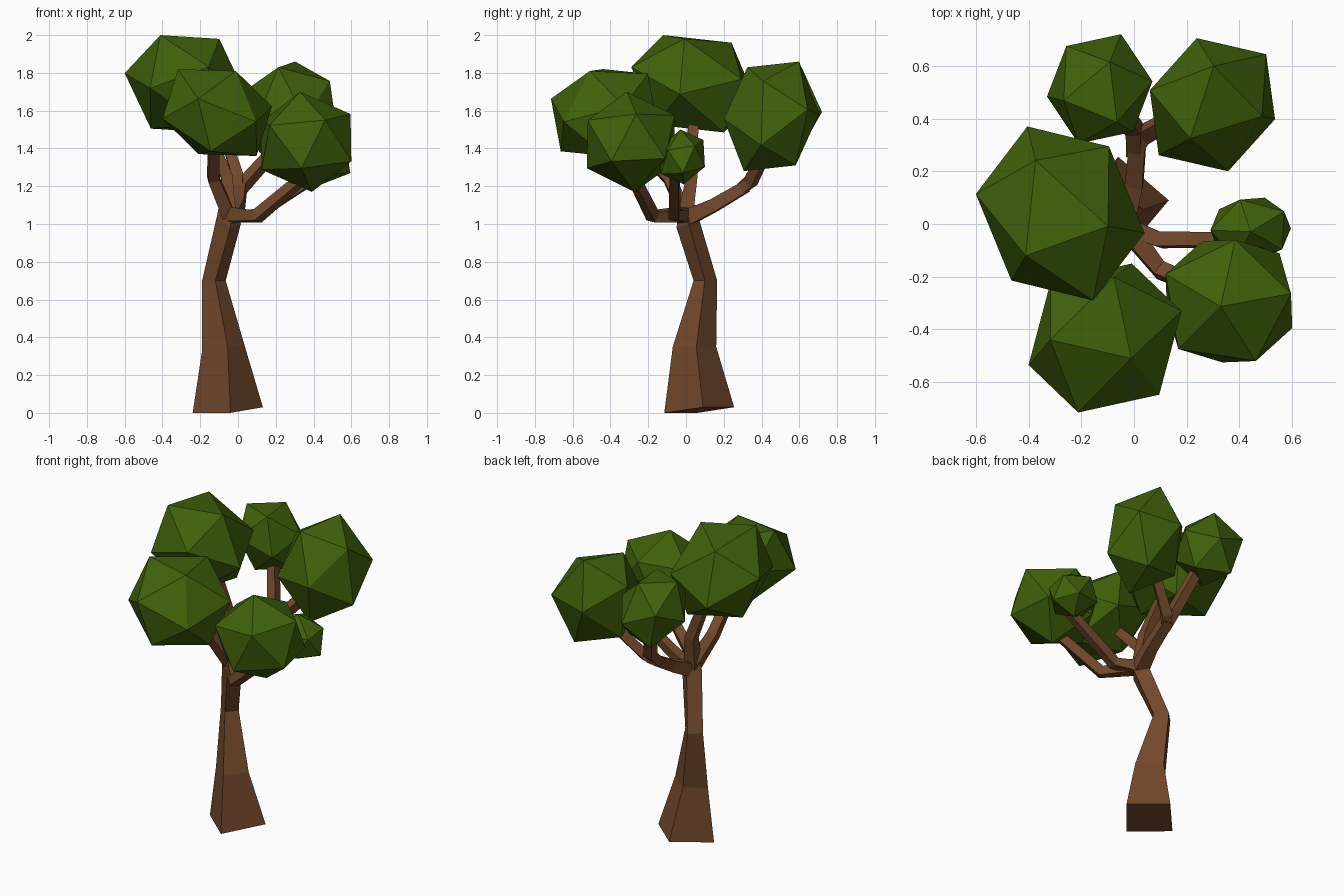
import bpy, bmesh
from mathutils import Vector, Matrix

if "Cube" in bpy.data.objects:
    bpy.data.objects.remove(bpy.data.objects["Cube"])


def material(name, color):
    m = bpy.data.materials.new(name)
    m.diffuse_color = color
    m.use_nodes = True
    m.node_tree.nodes["Principled BSDF"].inputs["Base Color"].default_value = m.diffuse_color
    return m


BARK = material("bark", (0.17, 0.065, 0.024, 1))
LEAF = material("leaf", (0.05, 0.12, 0.003, 1))


def finish(name, bm, mat):
    bmesh.ops.recalc_face_normals(bm, faces=bm.faces)
    me = bpy.data.meshes.new(name)
    bm.to_mesh(me)
    bm.free()
    me.materials.append(mat)
    bpy.context.collection.objects.link(bpy.data.objects.new(name, me))


def loft(name, rings):
    bm = bmesh.new()
    loops = [[bm.verts.new(p) for p in r] for r in rings]
    for a, b in zip(loops, loops[1:]):
        for i in range(4):
            j = (i + 1) % 4
            bm.faces.new((a[i], a[j], b[j], b[i]))
    bm.faces.new(loops[0])
    bm.faces.new(loops[-1])
    finish(name, bm, BARK)


def limb(name, path, radii):
    """Four-sided tapering branch along a path."""
    pts = [Vector(p) for p in path]
    dirs = []
    for i in range(len(pts)):
        a, b = pts[max(i - 1, 0)], pts[min(i + 1, len(pts) - 1)]
        dirs.append((b - a).normalized())
    side = dirs[0].orthogonal()
    rings = []
    for p, d, r in zip(pts, dirs, radii):
        side = (side - d * side.dot(d)).normalized()
        up = d.cross(side)
        rings.append([p + side * r, p + up * r, p - side * r, p - up * r])
    loft(name, rings)


def frame(a, b):
    x = Vector(a).normalized()
    y = (Vector(b) - x * x.dot(Vector(b))).normalized()
    return Matrix((x, y, x.cross(y))).transposed()


def foliage(name, lo, hi, v1, v2, v3=None):
    """Icosahedron fitted to a box, the corners of one face aimed at v1, v2, v3."""
    bm = bmesh.new()
    bmesh.ops.create_icosphere(bm, subdivisions=1, radius=1)
    bm.faces.ensure_lookup_table()
    a, b, c = [v.co.copy() for v in bm.faces[0].verts]
    if v3:
        m = Matrix((v1, v2, v3)).transposed() @ Matrix((a, b, c)).transposed().inverted()
    else:
        m = frame(v1, v2) @ frame(a, b).transposed()
    for v in bm.verts:
        v.co = m @ v.co
    for k in range(3):
        top = max(v.co[k] for v in bm.verts)
        for v in bm.verts:
            v.co[k] = (lo[k] + hi[k]) / 2 + v.co[k] / top * (hi[k] - lo[k]) / 2
    finish(name, bm, LEAF)


# Trunk: rings ordered front, right, back, left corner
loft("trunk", [
    [(-.04, -.115, 0), (.132, .09, .03), (-.06, .255, .03), (-.24, .06, 0)],
    [(-.055, -.07, .35), (.037, .055, .35), (-.09, .16, .35), (-.19, .05, .33)],
    [(-.12, .04, .7), (-.065, .10, .7), (-.125, .165, .7), (-.19, .10, .7)],
    [(-.04, -.05, .98), (.015, .015, 1.0), (-.05, .065, 1.04), (-.112, 0, 1.04)],
    [(-.04, -.04, 1.08), (0, .01, 1.08), (-.05, .05, 1.1), (-.10, 0, 1.1)],
])

# Branches
limb("front_right_branch", [(-.03, -.01, 1.05), (.10, -.175, 1.04), (.35, -.28, 1.25)], (.055, .042, .036))
limb("right_branch", [(-.03, -.01, 1.04), (.10, -.06, 1.05), (.43, -.06, 1.26)], (.05, .04, .034))
limb("back_branch", [(-.04, .0, 1.03), (0, .15, 1.10), (.015, .32, 1.2)], (.06, .048, .043))
limb("back_right_branch", [(.0, .27, 1.17), (.04, .34, 1.22), (.22, .44, 1.42)], (.038, .042, .036))
limb("back_left_branch", [(.0, .27, 1.17), (.0, .36, 1.25), (-.10, .50, 1.56)], (.038, .042, .036))
limb("upper_left_branch", [(-.05, .0, 1.06), (-.06, .03, 1.25), (-.2, .04, 1.6)], (.055, .043, .036))
limb("front_left_branch", [(-.05, 0, 1.05), (-.13, -.09, 1.24), (-.13, -.32, 1.48)], (.05, .043, .036))

# Foliage clumps: box limits, then the corners of one upper face
foliage("foliage_upper_left", (-.6, -.29, 1.485), (.04, .37, 2.0),
        (-.093, .207, .217), (-.13, -.165, .257), (.18, -.05, .237))
foliage("foliage_front_left", (-.4, -.715, 1.36), (.18, -.15, 1.82),
        (-.21, -.007, .23), (.10, -.075, .22), (.035, .225, .205))
foliage("foliage_front_right", (.12, -.525, 1.17), (.6, -.06, 1.70),
        (-.03, -.02, .27), (.205, .025, .15))
foliage("foliage_right", (.29, -.14, 1.21), (.595, .10, 1.50),
        (0, -.01, .145), (.125, .075, .06), (-.04, .125, .09))
foliage("foliage_back_right", (.06, .20, 1.28), (.535, .705, 1.86),
        (-.085, -.105, .255), (.005, .12, .285), (-.24, .045, .15))
foliage("foliage_back_left", (-.33, .305, 1.45), (.07, .72, 1.825),
        (.04, .105, .18), (.07, -.13, .18), (-.145, -.045, .18))
